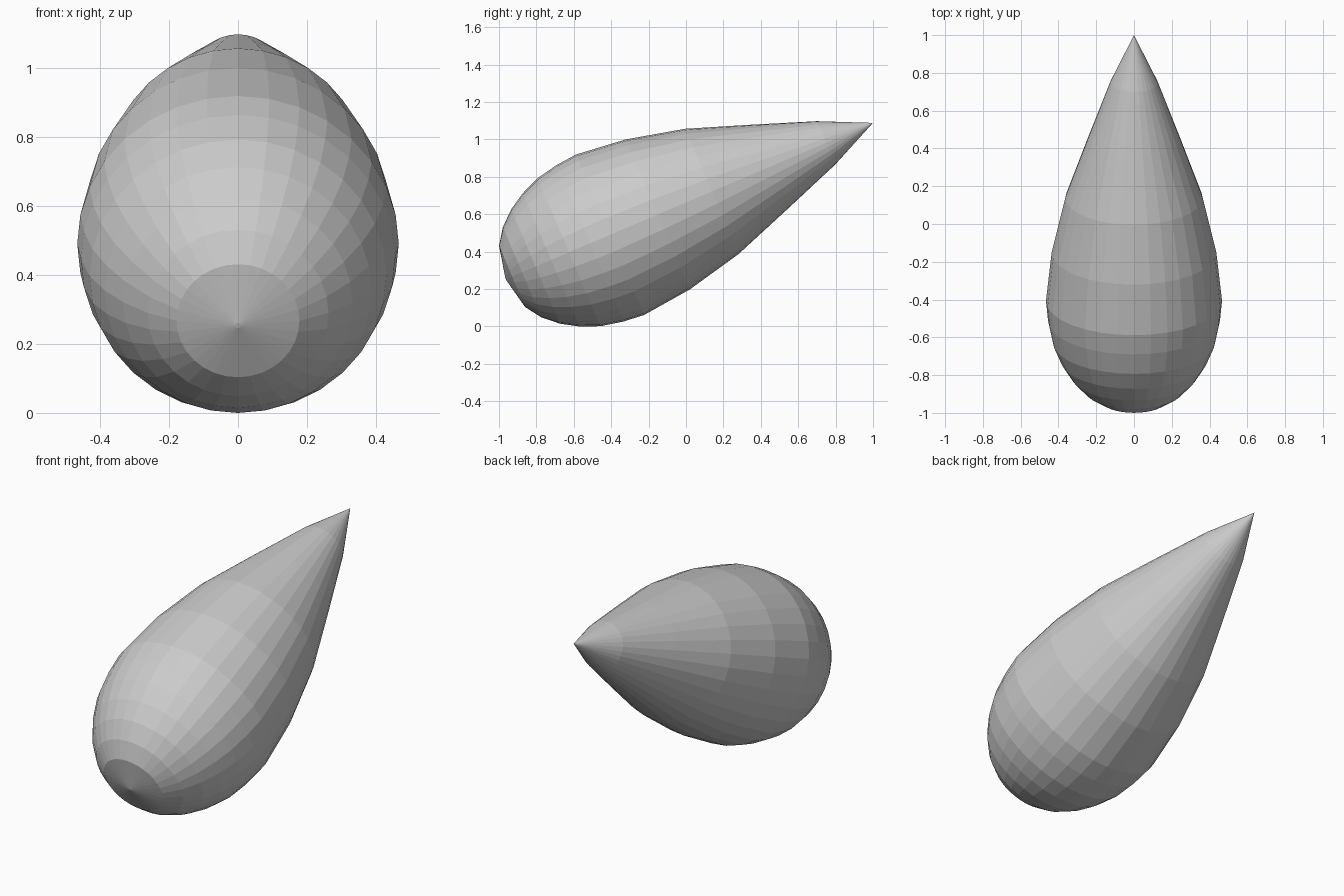
import bpy, bmesh, math
from mathutils import Matrix

if "Cube" in bpy.data.objects:
    bpy.data.objects.remove(bpy.data.objects["Cube"])

SIDES = 32
TILT = math.radians(23.05)
# (distance along axis from the blunt end, radius)
PROFILE = [(0, .008), (.036, .178), (.094, .262), (.172, .332), (.263, .387),
           (.367, .430), (.490, .455), (.605, .466), (.883, .436),
           (1.197, .364), (1.530, .246), (1.860, .126)]
TIP = 2.133

# Teardrop body: lathe of the profile around its own z axis
bm = bmesh.new()
rings = []
for t, r in PROFILE:
    rings.append([bm.verts.new((r * math.cos(2 * math.pi * i / SIDES),
                                r * math.sin(2 * math.pi * i / SIDES), t))
                  for i in range(SIDES)])
for a, b in zip(rings, rings[1:]):
    for i in range(SIDES):
        j = (i + 1) % SIDES
        bm.faces.new((a[i], a[j], b[j], b[i]))

# Small blunt cap and pointed tip
bm.faces.new(rings[0][::-1])
tip = bm.verts.new((0, 0, TIP))
for i in range(SIDES):
    bm.faces.new((rings[-1][i], rings[-1][(i + 1) % SIDES], tip))
bmesh.ops.recalc_face_normals(bm, faces=bm.faces)

# Lean the axis toward the back, tip raised
bm.transform(Matrix.Translation((0, -.963, .253))
             @ Matrix.Rotation(-(math.pi / 2 - TILT), 4, 'X'))
mesh = bpy.data.meshes.new("teardrop_body")
bm.to_mesh(mesh)
bm.free()
bpy.context.collection.objects.link(bpy.data.objects.new("teardrop_body", mesh))
